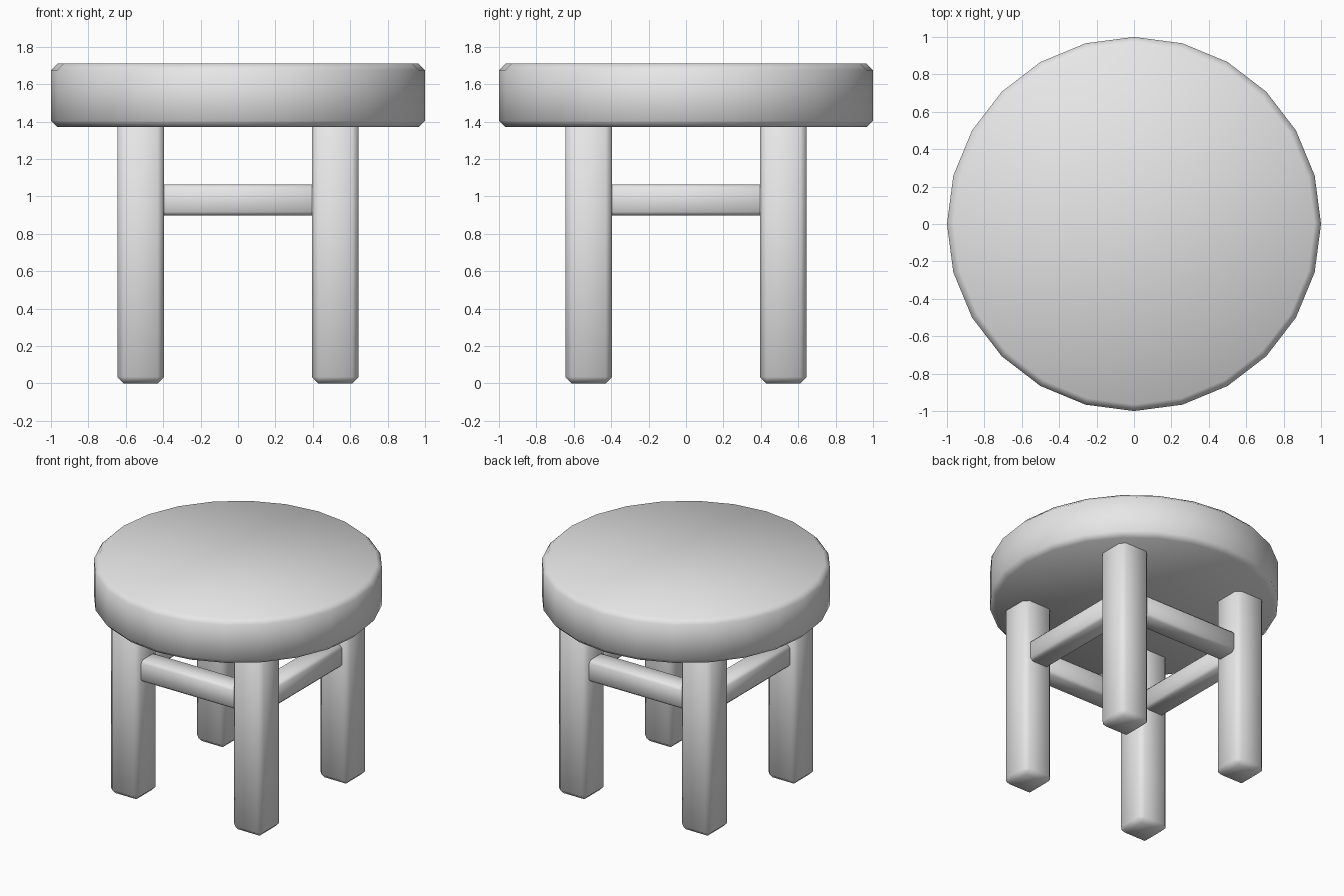
import bpy
import math

cube = bpy.data.objects.get("Cube")
if cube:
    bpy.data.objects.remove(cube, do_unlink=True)

grey = bpy.data.materials.new("plain_grey")
grey.use_nodes = True
grey.diffuse_color = (0.8, 0.8, 0.8, 1)
grey.node_tree.nodes["Principled BSDF"].inputs["Base Color"].default_value = (0.8, 0.8, 0.8, 1)

LEG_POS = 0.52
LEG_WIDTH = 0.25
SEAT_BOTTOM, SEAT_TOP = 1.37, 1.71


def finish(name, bevel):
    """Name the active part, chamfer its edges and shade it smooth."""
    ob = bpy.context.object
    ob.name = name
    ob.data.name = name
    ob.data.materials.append(grey)
    bpy.ops.object.transform_apply(location=False, rotation=True, scale=True)
    mod = ob.modifiers.new("chamfer", "BEVEL")
    mod.width = bevel
    mod.segments = 1
    mod.limit_method = "ANGLE"
    mod.angle_limit = math.radians(30)
    bpy.ops.object.modifier_apply(modifier=mod.name)
    bpy.ops.object.shade_smooth_by_angle(angle=math.radians(60))
    return ob


def box(name, size, location, bevel):
    bpy.ops.mesh.primitive_cube_add(size=1, location=location)
    bpy.context.object.scale = size
    return finish(name, bevel)


# Round seat
bpy.ops.mesh.primitive_cylinder_add(
    vertices=24, radius=1, depth=SEAT_TOP - SEAT_BOTTOM,
    location=(0, 0, (SEAT_TOP + SEAT_BOTTOM) / 2))
finish("seat", 0.035)

# Four legs, their tops sunk into the seat
leg_height = SEAT_BOTTOM + 0.06
for x, x_name in ((-1, "right"), (1, "left")):
    for y, y_name in ((-1, "front"), (1, "back")):
        box(f"{y_name}_{x_name}_leg", (LEG_WIDTH, LEG_WIDTH, leg_height),
            (x * LEG_POS, y * LEG_POS, leg_height / 2), 0.035)

# Four stretchers joining neighbouring legs
length = 2 * LEG_POS - LEG_WIDTH + 0.1
for side, x_name, y_name in ((-1, "right", "front"), (1, "left", "back")):
    box(f"{y_name}_stretcher", (length, 0.165, 0.165), (0, side * LEG_POS, 0.98), 0.02)
    box(f"{x_name}_stretcher", (0.165, length, 0.165), (side * LEG_POS, 0, 0.98), 0.02)
